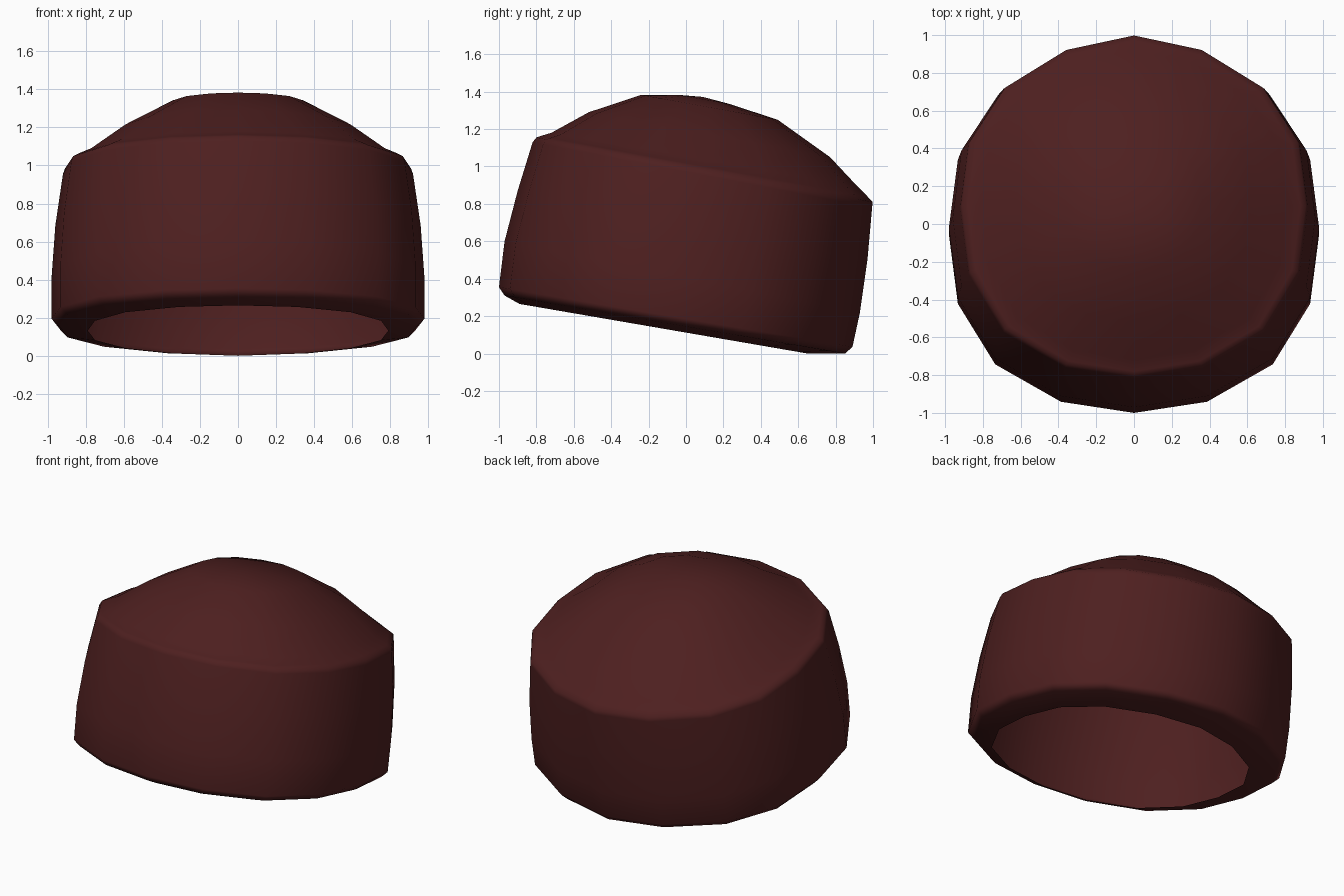
import bpy, bmesh, math

cube = bpy.data.objects.get("Cube")
if cube:
    bpy.data.objects.remove(cube)

maroon = bpy.data.materials.new("dark maroon felt")
maroon.use_nodes = True
colour = (0.076, 0.014, 0.014, 1)
maroon.diffuse_color = colour
bsdf = maroon.node_tree.nodes["Principled BSDF"]
bsdf.inputs["Base Color"].default_value = colour
bsdf.inputs["Roughness"].default_value = 0.9

SIDES = 16


def tilted_ring(bm, half_width, front, back):
    """Oval ring spanning front (y, z) to back (y, z), fuller at the corners."""
    verts = []
    for i in range(SIDES):
        a = math.tau * i / SIDES
        corner = math.sin(2 * a) ** 2
        depth = math.sin(a) * (1 + corner * (0.03 if math.sin(a) < 0 else -0.02))
        t = 0.5 + 0.5 * depth
        y = front[0] + (back[0] - front[0]) * t
        z = front[1] + (back[1] - front[1]) * t
        x = half_width * math.cos(a) * (1 + 0.06 * corner)
        verts.append(bm.verts.new((x, y, z)))
    return verts


def loft(name, rings, apex):
    """Open-bottomed shell through the rings, closed at the apex."""
    bm = bmesh.new()
    loops = [tilted_ring(bm, *r) for r in rings]
    for lower, upper in zip(loops, loops[1:]):
        for i in range(SIDES):
            j = (i + 1) % SIDES
            bm.faces.new((lower[i], lower[j], upper[j], upper[i]))
    tip = bm.verts.new(apex)
    for i in range(SIDES):
        bm.faces.new((loops[-1][i], loops[-1][(i + 1) % SIDES], tip))
    mesh = bpy.data.meshes.new(name)
    bm.to_mesh(mesh)
    bm.free()
    mesh.materials.append(maroon)
    obj = bpy.data.objects.new(name, mesh)
    bpy.context.collection.objects.link(obj)
    bpy.ops.object.select_all(action="DESELECT")
    obj.select_set(True)
    bpy.context.view_layer.objects.active = obj
    bpy.ops.object.shade_smooth_by_angle(angle=math.radians(85))
    weighted = obj.modifiers.new("even shading", "WEIGHTED_NORMAL")
    weighted.keep_sharp = True


# Each ring: half width, front (y, z), back (y, z)
lower_rim = [
    (0.79, (-0.89, 0.265), (0.65, 0.0)),
    (0.94, (-0.97, 0.31), (0.85, 0.0)),
    (0.98, (-1.00, 0.355), (0.89, 0.035)),
]
side_band = [
    (0.98, (-0.97, 0.60), (0.93, 0.22)),
    (0.96, (-0.90, 0.87), (0.97, 0.50)),
    (0.92, (-0.82, 1.13), (0.995, 0.78)),
    (0.91, (-0.80, 1.155), (0.998, 0.81)),
]
crown = [
    (0.88, (-0.78, 1.162), (0.97, 0.84)),
    (0.81, (-0.72, 1.18), (0.92, 0.89)),
    (0.62, (-0.52, 1.29), (0.77, 1.05)),
    (0.36, (-0.24, 1.383), (0.49, 1.25)),
    (0.15, (-0.04, 1.383), (0.23, 1.335)),
]

# Hat shell: rolled rim, side band and domed crown in one skin
loft("hat", lower_rim + side_band + crown, apex=(0, 0.09, 1.372))
